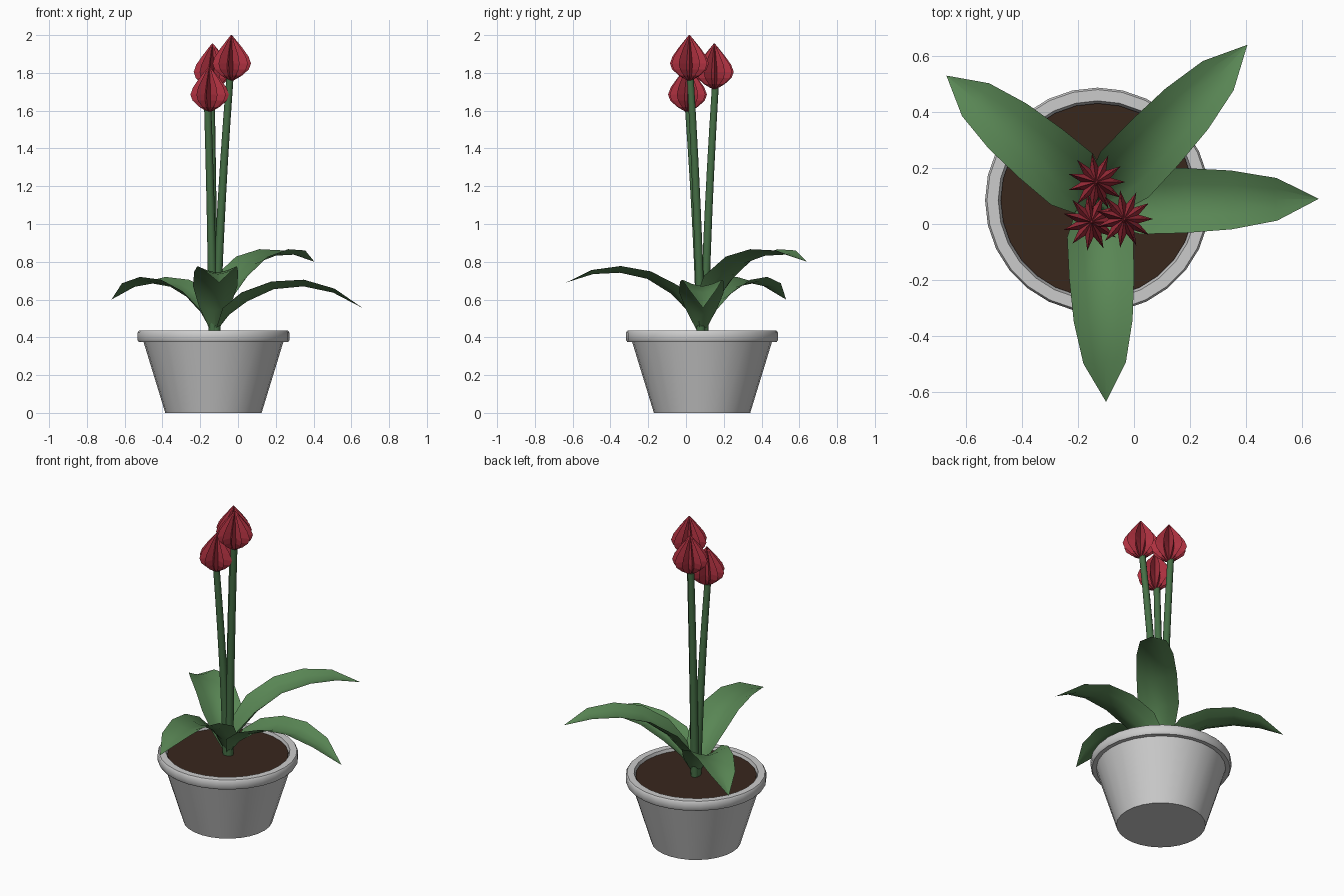
import bpy, math
from mathutils import Vector

if "Cube" in bpy.data.objects:
    bpy.data.objects.remove(bpy.data.objects["Cube"])

CX, CY = -0.13, 0.085   # pot axis


def material(name, color):
    m = bpy.data.materials.new(name)
    m.diffuse_color = (*color, 1)
    m.use_nodes = True
    m.node_tree.nodes["Principled BSDF"].inputs["Base Color"].default_value = m.diffuse_color
    return m


GREEN = material("leaf_green", (0.10, 0.24, 0.09))
STEM = material("stem_green", (0.06, 0.16, 0.06))
RED = material("petal_red", (0.42, 0.03, 0.05))
SOIL = material("soil_brown", (0.04, 0.02, 0.012))


def make(name, verts, faces, mat=None, smooth=None):
    me = bpy.data.meshes.new(name)
    me.from_pydata(verts, [], faces)
    me.update()
    ob = bpy.data.objects.new(name, me)
    bpy.context.collection.objects.link(ob)
    if mat:
        me.materials.append(mat)
    if smooth:
        bpy.ops.object.select_all(action='DESELECT')
        bpy.context.view_layer.objects.active = ob
        ob.select_set(True)
        bpy.ops.object.shade_smooth_by_angle(angle=math.radians(smooth))
    return ob


def lathe(name, profile, center, n, mat=None, smooth=None, valley=None, cap=True):
    """Spin (radius, z, valley factor) rings; odd spokes are pulled in for a star section."""
    verts, faces = [], []
    for p in profile:
        for i in range(n):
            r = p[0] * (p[2] if len(p) > 2 and i % 2 else 1)
            a = 2 * math.pi * i / n
            verts.append((center[0] + r * math.cos(a), center[1] + r * math.sin(a), center[2] + p[1]))
    for j in range(len(profile) - 1):
        for i in range(n):
            k = (i + 1) % n
            faces.append((j * n + i, j * n + k, (j + 1) * n + k, (j + 1) * n + i))
    if cap:
        faces.append(tuple(reversed(range(n))))
        faces.append(tuple(range((len(profile) - 1) * n, len(profile) * n)))
    return make(name, verts, faces, mat, smooth)


# Pot with overhanging rim, and the soil
lathe("pot", [(0.255, 0), (0.37, 0.375), (0.395, 0.375), (0.402, 0.385), (0.402, 0.425),
              (0.395, 0.435), (0.355, 0.435), (0.345, 0.40)], (CX, CY, 0), 28, smooth=50)
lathe("soil", [(0.346, 0.405), (0.346, 0.418)], (CX, CY, 0), 28, SOIL)


# Stems with a star-section flower on each
def stem(name, base, top, r0=0.024, r1=0.019, n=10, steps=6):
    b, t = Vector(base), Vector(top)
    verts, faces = [], []
    for j in range(steps + 1):
        u = j / steps
        f = 0.6 * u + 0.4 * u * u
        x, y = b.x + (t.x - b.x) * f, b.y + (t.y - b.y) * f
        r = r0 + (r1 - r0) * u
        for i in range(n):
            a = 2 * math.pi * i / n
            verts.append((x + r * math.cos(a), y + r * math.sin(a), b.z + (t.z - b.z) * u))
    for j in range(steps):
        for i in range(n):
            k = (i + 1) % n
            faces.append((j * n + i, j * n + k, (j + 1) * n + k, (j + 1) * n + i))
    faces.append(tuple(range(steps * n, steps * n + n)))
    make(name, verts, faces, STEM, 40)


BUD = [(0.012, 0.0, 1), (0.055, 0.025, 0.7), (0.092, 0.058, 0.58), (0.104, 0.09, 0.52),
       (0.09, 0.128, 0.48), (0.06, 0.17, 0.48), (0.028, 0.21, 0.5), (0.003, 0.24, 1)]
for i, (x, y, z) in enumerate([(-0.035, 0.018, 1.76), (-0.135, 0.15, 1.715), (-0.152, 0.008, 1.595)]):
    stem(f"stem_{i + 1}", (-0.128 + 0.12 * (x + 0.12), 0.085 + 0.12 * (y - 0.06), 0.41),
         (x - 0.008, y + 0.005, z + 0.01))
    lathe(f"flower_{i + 1}", BUD, (x, y, z), 22, RED)


# Arching leaves: centre-line heights at shared stations along the length
T = [0, 0.1, 0.22, 0.4, 0.6, 0.8, 1]
HALF = [0.015, 0.085, 0.118, 0.116, 0.105, 0.076, 0.0]
LIFT = [0.0, 0.05, 0.055, 0.042, 0.035, 0.022, 0.0]
ACROSS = [-1, -0.5, 0, 0.5, 1]


def leaf(name, tip, heights):
    base = Vector((-0.125, 0.08, 0))
    run = Vector((tip[0], tip[1], 0)) - base
    side = Vector((-run.y, run.x, 0)).normalized()
    pts = [base + run * t + Vector((0, 0, z)) for t, z in zip(T, heights)]
    verts, faces = [], []
    m = len(ACROSS)
    for j, p in enumerate(pts):
        tangent = pts[min(j + 1, len(pts) - 1)] - pts[max(j - 1, 0)]
        up = tangent.cross(side).normalized()
        if up.z < 0:
            up = -up
        for s in ACROSS:
            verts.append(p + side * HALF[j] * s + up * LIFT[j] * abs(s) ** 1.5)
    for j in range(len(pts) - 1):
        for i in range(m - 1):
            faces.append((j * m + i, (j + 1) * m + i, (j + 1) * m + i + 1, j * m + i + 1))
    make(name, verts, [tuple(reversed(f)) for f in faces], GREEN, 60)


leaf("leaf_right", (0.66, 0.09), [0.42, 0.52, 0.59, 0.655, 0.67, 0.637, 0.555])
leaf("leaf_back_right", (0.405, 0.64), [0.42, 0.57, 0.685, 0.79, 0.832, 0.838, 0.80])
leaf("leaf_back_left", (-0.67, 0.53), [0.42, 0.52, 0.60, 0.665, 0.685, 0.665, 0.60])
leaf("leaf_front", (-0.10, -0.635), [0.42, 0.54, 0.63, 0.71, 0.742, 0.735, 0.69])
